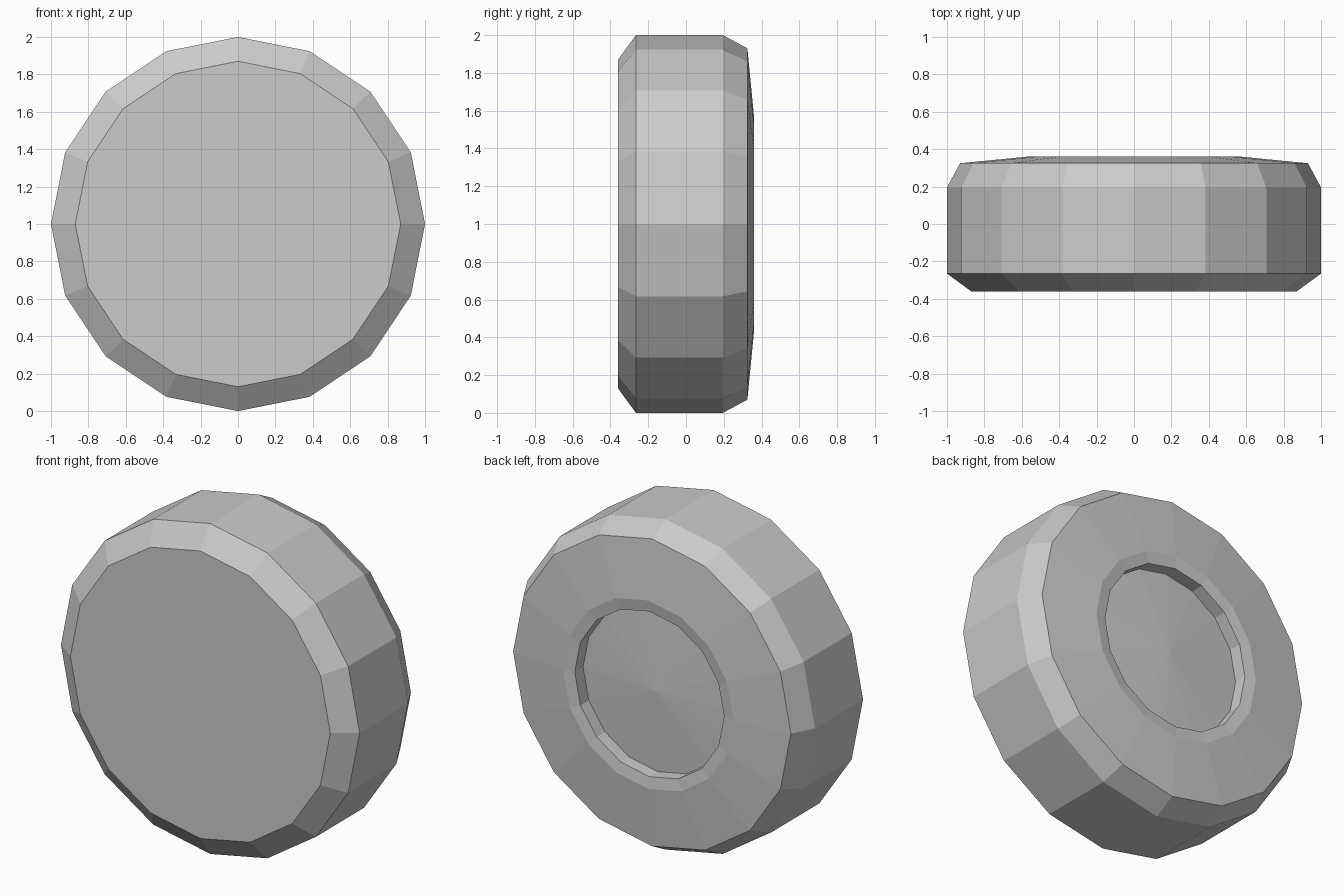
import bpy, bmesh, math

if "Cube" in bpy.data.objects:
    bpy.data.objects.remove(bpy.data.objects["Cube"])

SIDES = 16
CENTRE_Z = 1.0

# lathe profile as (radius, y): front face, tread, rear bulge, lip, recess wall
profile = [
    (0.87, -0.36), (1.00, -0.265), (1.00, 0.195), (0.93, 0.325),
    (0.57, 0.36), (0.50, 0.35), (0.50, 0.27),
]

bm = bmesh.new()


def ring(radius, y):
    angles = [2 * math.pi * i / SIDES for i in range(SIDES)]
    return [bm.verts.new((radius * math.cos(a), y, CENTRE_Z + radius * math.sin(a)))
            for a in angles]


rings = [ring(r, y) for r, y in profile]
for a, b in zip(rings, rings[1:]):
    for i in range(SIDES):
        j = (i + 1) % SIDES
        bm.faces.new((a[i], a[j], b[j], b[i]))

# flat front disc
bm.faces.new(rings[0])

# shallow domed floor of the rear recess
hub = bm.verts.new((0, 0.30, CENTRE_Z))
for i in range(SIDES):
    bm.faces.new((rings[-1][i], rings[-1][(i + 1) % SIDES], hub))

bmesh.ops.recalc_face_normals(bm, faces=bm.faces[:])
mesh = bpy.data.meshes.new("wheel")
bm.to_mesh(mesh)
bm.free()
wheel = bpy.data.objects.new("wheel", mesh)
bpy.context.collection.objects.link(wheel)
